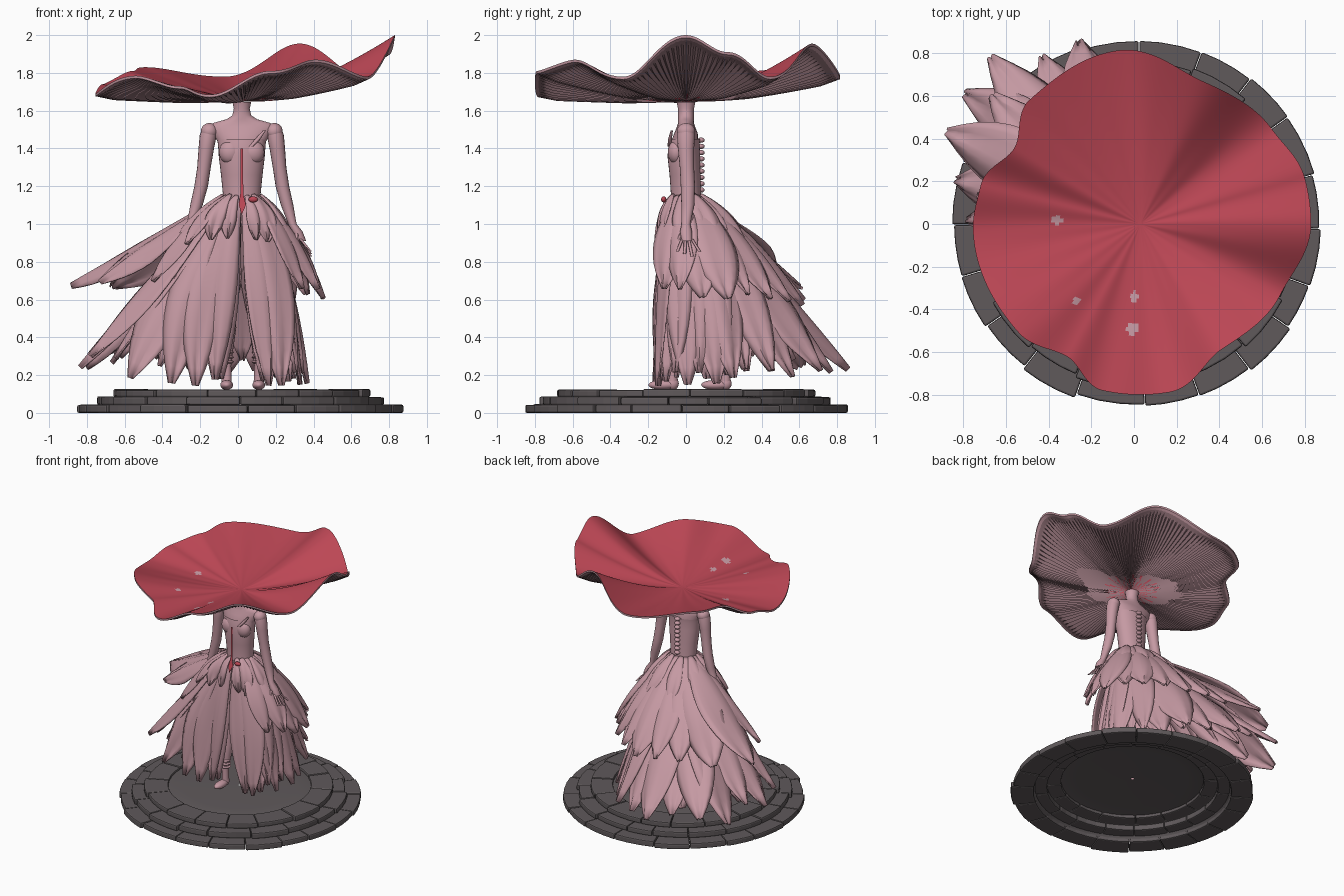
import bpy, bmesh, math, random
from math import sin, cos, pi, radians
from mathutils import Vector

random.seed(4)
if "Cube" in bpy.data.objects:
    bpy.data.objects.remove(bpy.data.objects["Cube"], do_unlink=True)


def material(name, rgb):
    m = bpy.data.materials.new(name)
    m.use_nodes = True
    m.diffuse_color = (*rgb, 1)
    m.node_tree.nodes["Principled BSDF"].inputs["Base Color"].default_value = (*rgb, 1)
    return m


PINK = material("dusty_pink", (0.56, 0.32, 0.365))
GILL = material("gill_mauve", (0.3, 0.175, 0.197))
RED = material("cap_red", (0.5, 0.062, 0.09))
STONE = material("dark_stone", (0.115, 0.1, 0.104))


def make(name, verts, faces, mats, index=None, angle=45):
    me = bpy.data.meshes.new(name)
    me.from_pydata(verts, [], faces)
    for m in mats:
        me.materials.append(m)
    if index:
        me.polygons.foreach_set("material_index", index)
    bm = bmesh.new()
    bm.from_mesh(me)
    bmesh.ops.recalc_face_normals(bm, faces=bm.faces)
    bm.to_mesh(me)
    bm.free()
    ob = bpy.data.objects.new(name, me)
    bpy.context.collection.objects.link(ob)
    if angle:
        bpy.ops.object.select_all(action="DESELECT")
        ob.select_set(True)
        bpy.context.view_layer.objects.active = ob
        bpy.ops.object.shade_smooth_by_angle(angle=radians(angle))
    return ob


def loft(name, rings, mat=PINK, n=20, caps=True):
    """Stack of level ellipses: (x, y, z, rx, ry)."""
    verts = [(x + rx * cos(2 * pi * k / n), y + ry * sin(2 * pi * k / n), z)
             for x, y, z, rx, ry in rings for k in range(n)]
    faces = [(i * n + k, i * n + (k + 1) % n, (i + 1) * n + (k + 1) % n, (i + 1) * n + k)
             for i in range(len(rings) - 1) for k in range(n)]
    if caps:
        faces += [tuple(range(n)), tuple(range(len(verts) - n, len(verts)))]
    return make(name, verts, faces, [mat], angle=60)


def ball(name, at, size, mat=PINK):
    bm = bmesh.new()
    bmesh.ops.create_icosphere(bm, subdivisions=3, radius=1)
    verts = [tuple(at[i] + v.co[i] * size[i] for i in range(3)) for v in bm.verts]
    faces = [tuple(v.index for v in f.verts) for f in bm.faces]
    bm.free()
    return make(name, verts, faces, [mat], angle=60)


def table(rows, a):
    """Eased lookup of (radius, height) by angle."""
    a = min(max(a, rows[0][0]), rows[-1][0])
    for p, q in zip(rows, rows[1:]):
        if p[0] <= a <= q[0]:
            f = (1 - cos(pi * (a - p[0]) / (q[0] - p[0]))) / 2
            return [p[i] + (q[i] - p[i]) * f for i in (1, 2)]


# Stone plinth: three tiers of bevelled wedge blocks round a hollow core
CX = 0.015


def stone_ring(name, count, r0, r1, z0, z1, turn):
    verts, faces = [], []
    cuts = [2 * pi * (k + turn + random.uniform(-0.16, 0.16)) / count for k in range(count)]
    cuts.append(cuts[0] + 2 * pi)
    for a, b in zip(cuts, cuts[1:]):
        base, out, top = len(verts), r1 + random.uniform(-0.012, 0.012), z1 - random.uniform(0, 0.006)
        a, b, steps = a + 0.002, b - 0.002, 4
        for s in range(steps):
            t = a + (b - a) * s / (steps - 1)
            for r, z in ((r0, z0), (out, z0), (out, top), (r0, top)):
                verts.append((CX + r * cos(t), r * sin(t), z))
        for s in range(steps - 1):
            i = base + 4 * s
            faces += [(i + k, i + (k + 1) % 4, i + 4 + (k + 1) % 4, i + 4 + k) for k in range(4)]
        end = base + 4 * (steps - 1)
        faces += [tuple(range(base, base + 4)), tuple(range(end, end + 4))]
    ob = make(name, verts, faces, [STONE], angle=0)
    bev = ob.modifiers.new("worn_edges", "BEVEL")
    bev.width, bev.segments = 0.009, 2


stone_ring("lower_stones", 20, 0.705, 0.858, 0, 0.046, 0)
stone_ring("middle_stones", 18, 0.61, 0.765, 0.042, 0.088, 0.5)
stone_ring("upper_stones", 16, 0.51, 0.675, 0.084, 0.127, 0.2)
loft("plinth_core", [(CX, 0, z, r, r) for z, r in ((0.003, 0.712), (0.04, 0.7), (0.08, 0.62), (0.106, 0.53), (0.112, 0.4), (0.114, 0.01))],
     STONE, 64, caps=False)

# Wavy mushroom cap: red top with pale spots, pink lip, pleated gills below
RIM = [(0, 0.8, 2.0), (16, 0.8, 1.91), (36, 0.76, 1.78), (66, 0.73, 1.955), (97, 0.82, 1.78), (132, 0.78, 1.83),
       (149, 0.69, 1.81), (166, 0.77, 1.74), (182, 0.785, 1.69), (222, 0.765, 1.785), (241, 0.71, 1.73),
       (257, 0.8, 1.685), (280, 0.8, 1.81), (303, 0.7, 1.87), (333, 0.735, 1.78), (360, 0.8, 2.0)]
SPOTS = [(-0.35, 0.02, 0.022), (0, -0.33, 0.022), (-0.01, -0.48, 0.028), (-0.27, -0.35, 0.018)]
N, M = 360, 40
verts, faces, index = [], [], []
for side in (0, 1):
    for j in range(M + 1):
        t = 0.02 + 0.98 * j / M
        for k in range(N):
            r, ze = table(RIM, k)
            crease = 0.004 * sin(radians(k) * 24) * t * (1 - t)
            z = 1.662 + (ze - 1.662) * t ** 1.5 + crease
            if side:
                z -= 0.014 + (0.016 * min(1, 2.5 * t, 8 * (1 - t)) if k % 2 else 0)
            verts.append((0.03 + r * t * cos(radians(k)), r * t * sin(radians(k)), z))


def cap_colour(side, j, k, corner):
    if side:
        flecked = j < 10 and (k // 3) % (2 + j // 2) == 0
        return 1 if j == M - 1 else 0 if flecked else 2
    return int(any(math.hypot(corner[0] - x, corner[1] - y) < r for x, y, r in SPOTS))


for side in (0, 1):
    for j in range(M):
        for k in range(N):
            i, q = (side * (M + 1) + j) * N, (k + 1) % N
            faces.append((i + k, i + q, i + N + q, i + N + k))
            index.append(cap_colour(side, j, k, verts[i + k]))
for k in range(N):
    q, low = (k + 1) % N, (2 * M + 1) * N
    faces.append((M * N + k, M * N + q, low + q, low + k))
    index.append(1)
for i in (0, (M + 1) * N):
    faces.append(tuple(range(i, i + N)))
    index.append(0)
make("mushroom_cap", verts, faces, [RED, PINK, GILL], index, 35)

# Body
X = 0.02
loft("torso", [(X, y, z, rx, ry) for y, z, rx, ry in (
    (0, 1.0, 0.09, 0.075), (0, 1.12, 0.095, 0.075), (-0.01, 1.3, 0.105, 0.075), (-0.01, 1.42, 0.118, 0.075),
    (0, 1.48, 0.155, 0.062), (0, 1.515, 0.175, 0.048), (0, 1.535, 0.15, 0.042), (0, 1.555, 0.08, 0.042),
    (0, 1.575, 0.05, 0.042), (0, 1.61, 0.042, 0.042), (0, 1.647, 0.05, 0.05))], n=28)
loft("bodice", [(X, y, z, rx, ry) for y, z, rx, ry in (
    (0, 1.1, 0.104, 0.084), (0, 1.16, 0.1, 0.08), (-0.005, 1.26, 0.11, 0.082), (-0.012, 1.36, 0.122, 0.086),
    (-0.01, 1.42, 0.126, 0.082), (-0.005, 1.45, 0.13, 0.08))], n=32, caps=False)
for s, word in ((-1, "right"), (1, "left")):
    ball(word + "_bust", (X + s * 0.06, -0.05, 1.38), (0.06, 0.046, 0.065))
    ball(word + "_shoulder", (X + s * 0.172, 0, 1.49), (0.045, 0.048, 0.045))
make("front_slit", [(X - 0.007, -0.106, 1.4), (X + 0.007, -0.106, 1.4), (X + 0.008, -0.106, 1.16),
                    (X + 0.022, -0.125, 1.1), (X, -0.14, 1.05), (X - 0.016, -0.125, 1.1), (X - 0.008, -0.106, 1.16)],
     [(0, 1, 2, 6), (6, 2, 3, 5), (5, 3, 4)], [RED])
ball("red_clasp", (X + 0.06, -0.118, 1.13), (0.025, 0.014, 0.016), RED)
loft("bodice_thorn", [(0.07, -0.088, 1.41, 0.012, 0.01), (0.105, -0.085, 1.45, 0.014, 0.01), (0.14, -0.075, 1.495, 0.008, 0.006)])
for k in range(9):
    ball("back_lacing", (X, 0.079, 1.18 + k * 0.033), (0.022, 0.02, 0.014))

# Arms and hands
ARM = [(0.17, 0, 1.515, 0.036), (0.178, 0, 1.47, 0.045), (0.188, 0, 1.4, 0.041), (0.2, 0.005, 1.3, 0.036),
       (0.215, 0.01, 1.2, 0.036), (0.24, 0.01, 1.1, 0.033), (0.268, 0, 1.0, 0.022), (0.292, 0, 0.96, 0.03),
       (0.315, 0.005, 0.91, 0.026)]
for s, word in ((-1, "right"), (1, "left")):
    loft(word + "_arm", [(X + s * x, y, z, r, r * 1.05) for x, y, z, r in ARM], n=16)
    for k in range(4):
        y = -0.02 + 0.017 * k
        loft(word + "_finger", [(X + s * (0.31 + 0.042 * f), y * (1 + f), 0.92 - f * (0.05 + 0.01 * (k % 3)), 0.009 - 0.002 * f, 0.008)
                                for f in (0, 0.7, 1.3)], n=8)
    loft(word + "_thumb", [(X + s * 0.29, -0.025, 0.95, 0.01, 0.01), (X + s * 0.29, -0.05, 0.89, 0.006, 0.006)], n=8)

# Legs, feet and ankle bands
LEG = [(1.05, 0.065, 0), (0.85, 0.06, 0.15), (0.7, 0.05, 0.35), (0.63, 0.055, 0.45), (0.56, 0.042, 0.55),
       (0.45, 0.046, 0.7), (0.35, 0.034, 0.85), (0.25, 0.024, 1), (0.16, 0.027, 1)]
for word, x, y in (("right", -0.06, -0.07), ("left", 0.11, 0.21)):
    loft(word + "_leg", [(x + (X - x) * 0.2 * (1 - f), y * f, z, r, r) for z, r, f in LEG], n=16)
    ball(word + "_foot", (x, y - 0.055, 0.148), (0.034, 0.075, 0.026))
    ball(word + "_heel", (x, y, 0.155), (0.028, 0.032, 0.034))
    for z in (0.27, 0.295, 0.32):
        loft(word + "_ankle_band", [(x, y * 0.97, z + d, r, r) for d, r in ((-0.008, 0.03), (0, 0.039), (0.008, 0.03))], n=16)


# Skirt: tiers of overlapping cupped petals, swept towards the back right
def petal_tier(name, rows, count, lift, width, root_z, gap, root_r=0.09):
    verts, faces = [], []
    lo, hi, L, W = rows[0][0], rows[-1][0], 14, 8

    def hem(a):
        r, z = table(rows, a)
        return Vector((X + r * cos(radians(a)), r * sin(radians(a)), z))

    for k in range(count):
        a = lo + (hi - lo) * k / (count - 1)
        r = table(rows, a)[0]
        jitter = random.uniform(-1, 1)
        ra = radians(90 + (a - 90) * gap)
        p0 = Vector((X + root_r * cos(ra), root_r * 0.85 * sin(ra), root_z))
        p2 = p0 + (hem(a) - p0) * (1 + 0.04 * jitter)
        rm = (0.12 + 0.4 * r) / r
        p1 = Vector((X + (p2.x - X) * rm, p2.y * rm, p2.z + (root_z - p2.z) * lift(r)))
        # petals lie along the hem line, so each tier reads as one torn sheet
        along = (hem(a + 4) - hem(a - 4)).normalized()
        waist = Vector((-sin(ra), cos(ra), 0))
        base, w = len(verts), (width + 0.17 * r) * (1 + 0.15 * jitter)
        for i in range(L + 1):
            t = i / L
            p = p0 * (1 - t) ** 2 + p1 * 2 * t * (1 - t) + p2 * t * t
            tan = ((p1 - p0) * (1 - t) + (p2 - p1) * t).normalized()
            s = waist.lerp(along, min(1, 1.5 * t))
            s = (s - tan * s.dot(tan)).normalized()
            nrm = tan.cross(s)
            half = w / 2 * (0.25 * (1 - t) + max(0, sin(pi * min(t, 0.985) ** 1.4)) ** 0.7)
            for j in range(W + 1):
                u = 2 * j / W - 1
                cup = half * (0.1 - 0.3 * u * u) + 0.01 * t * cos(u * 5 + k) + 0.008 * (k % 2)
                verts.append(p + s * half * u + nrm * cup)
        for i in range(L):
            for j in range(W):
                q = base + i * (W + 1) + j
                faces.append((q, q + 1, q + W + 2, q + W + 1))
    ob = make(name, verts, faces, [PINK], angle=50)
    sol = ob.modifiers.new("thickness", "SOLIDIFY")
    sol.thickness, sol.offset = 0.008, 0


HEM = [(-46, 0.2, 0.18), (-28, 0.26, 0.18), (0, 0.3, 0.18), (45, 0.42, 0.2), (70, 0.58, 0.2), (90, 0.74, 0.23),
       (118, 0.92, 0.27), (134, 1.09, 0.28), (150, 0.92, 0.27), (178, 0.82, 0.27), (194, 0.56, 0.2),
       (207, 0.33, 0.17), (226, 0.2, 0.18)]
MIDDLE = [(-20, 0.34, 0.66), (0, 0.42, 0.63), (45, 0.49, 0.61), (90, 0.6, 0.58), (120, 0.7, 0.6), (149, 1.0, 0.69),
          (166, 0.82, 0.68), (186, 0.48, 0.68)]
SHORT = [(-60, 0.15, 0.92), (0, 0.26, 0.9), (90, 0.32, 0.9), (150, 0.46, 0.85), (200, 0.31, 0.9), (240, 0.15, 0.92)]
petal_tier("long_petals", HEM, 24, lambda r: 0.76 - 0.3 * r, 0.13, 1.13, 1.24)
petal_tier("under_petals", [(a, r * 0.8, z + 0.02) for a, r, z in HEM], 17, lambda r: 0.68 - 0.2 * r, 0.12, 1.1, 1.2, 0.07)
petal_tier("middle_petals", MIDDLE, 14, lambda r: 0.8 - 0.32 * r, 0.12, 1.14, 1.1, 0.092)
petal_tier("short_petals", SHORT, 17, lambda r: 0.62, 0.06, 1.15, 1.1, 0.098)
